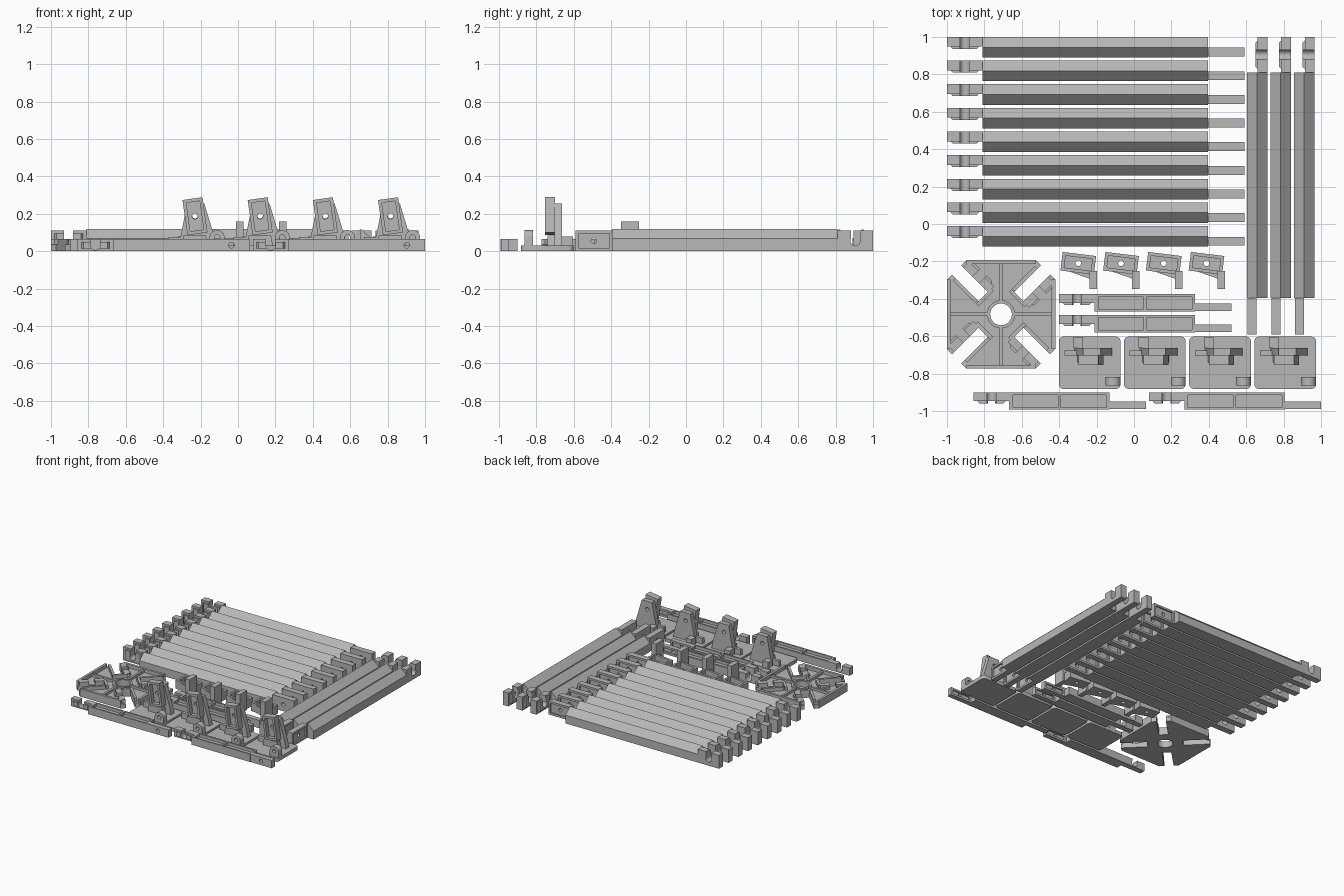
import bpy, bmesh, math
from mathutils import Matrix, Vector

if "Cube" in bpy.data.objects:
    bpy.data.objects.remove(bpy.data.objects["Cube"])

mat = bpy.data.materials.new("neutral_grey")
mat.diffuse_color = (0.48, 0.48, 0.48, 1)
mat.use_nodes = True
mat.node_tree.nodes["Principled BSDF"].inputs["Base Color"].default_value = mat.diffuse_color
I = Matrix.Identity(4)
T = lambda x, y, z=0: Matrix.Translation((x, y, z))
R = lambda deg, axis: Matrix.Rotation(math.radians(deg), 4, axis)


def prism(pts, a, b, axis='Z'):
    """Extrude a closed outline from a to b; outline is xy (Z), xz (Y) or yz (X)."""
    def co(p, t):
        return {'Z': (p[0], p[1], t), 'Y': (p[0], t, p[1]), 'X': (t, p[0], p[1])}[axis]
    bm = bmesh.new()
    lo = [bm.verts.new(co(p, a)) for p in pts]
    hi = [bm.verts.new(co(p, b)) for p in pts]
    bm.faces.new(lo)
    bm.faces.new(hi)
    n = len(pts)
    for i in range(n):
        bm.faces.new((lo[i], lo[(i + 1) % n], hi[(i + 1) % n], hi[i]))
    bmesh.ops.recalc_face_normals(bm, faces=bm.faces)
    me = bpy.data.meshes.new("part")
    bm.to_mesh(me)
    bm.free()
    me.materials.append(mat)
    return me


def box(x0, x1, y0, y1, z0, z1):
    return prism([(x0, y0), (x1, y0), (x1, y1), (x0, y1)], z0, z1)


def disc(cx, cy, r, a, b, axis='Z', n=24):
    ring = [(cx + r * math.cos(2 * math.pi * i / n), cy + r * math.sin(2 * math.pi * i / n))
            for i in range(n)]
    return prism(ring, a, b, axis)


def place(name, me, m=I):
    ob = bpy.data.objects.new(name, me)
    ob.matrix_world = m
    bpy.context.collection.objects.link(ob)
    return ob


def cut(me, *cutters):
    """Subtract cutter meshes and return the resulting mesh."""
    for c in cutters:
        ob, tool = place("work", me), place("cutter", c)
        mod = ob.modifiers.new("cut", 'BOOLEAN')
        mod.operation, mod.solver, mod.object = 'DIFFERENCE', 'EXACT', tool
        bpy.context.view_layer.update()
        me = bpy.data.meshes.new_from_object(
            ob.evaluated_get(bpy.context.evaluated_depsgraph_get()))
        bpy.data.objects.remove(ob)
        bpy.data.objects.remove(tool)
    return me


def turned(me, m):
    me = me.copy()
    me.transform(m)
    return me


def hook_parts(h, y0, y1, length=0.19):
    """Upright end plate with a U slot, plus a raised boss on its -y side."""
    mid, zc = 0.5 * length, 0.5 * h
    def slot():
        return (disc(mid, zc, 0.026, y0 - 0.1, y1 + 0.1, 'Y'),
                box(mid - 0.024, mid + 0.024, y0 - 0.1, y1 + 0.1, zc, h + 0.1))
    plate = cut(box(0, length, y0, y1, 0, h), *slot())
    boss = cut(prism([(0.02, y0), (0.03, y0 - 0.012), (0.16, y0 - 0.012), (0.17, y0)],
                     0.015, h - 0.015), *slot())
    return plate, boss


def bar_parts(span, w, h_end, y_hook, y_tongue, body):
    """Body, hook end and pocketed tongue end, starting at x = 0 with top edge y = 0."""
    plate, boss = hook_parts(h_end, -y_hook, 0)
    x0, x1 = 0.19 + span, 0.385 + span
    tongue = box(x0, x1, -w + 0.005, -y_tongue, 0, h_end)
    xm = (x0 + x1) / 2
    tongue = cut(tongue,
                 box(x0 + 0.015, x1 - 0.015, -y_tongue - 0.013, 0.1, 0.016, h_end - 0.016),
                 disc(xm, h_end / 2, 0.015, -1, 1, 'Y'))
    return {"body": body, "hook": plate, "hook_boss": boss, "tongue": tongue}


def place_all(prefix, parts, m):
    for key, me in parts.items():
        place(prefix + "_" + key, me, m)


# Long ridged slats: nine across, three lengthwise
W = 0.11
ridge = prism([(-W, 0), (0, 0), (0, 0.068), (-W / 2, 0.119), (-W, 0.068)], 0.19, 1.395, 'X')
slat = bar_parts(1.205, W, 0.11, 0.052, 0.057, ridge)
for i in range(9):
    place_all("slat", slat, T(-1, 1 - 0.1264 * i))
for i in range(3):
    place_all("side_slat", slat, T(0.713 + 0.126 * i, 1) @ R(-90, 'Z'))

# Short bars with two shallow panels on top
short_body = cut(box(0.19, 0.725, -0.092, 0, 0, 0.064),
                 box(0.21, 0.45, -0.08, -0.014, 0.04, 0.1),
                 box(0.466, 0.71, -0.08, -0.014, 0.04, 0.1))
short = bar_parts(0.535, 0.095, 0.064, 0.047, 0.05, short_body)
for x, y in ((-0.857, -0.9), (0.08, -0.9), (-0.4, -0.375), (-0.4, -0.487)):
    place_all("short_bar", short, T(x, y))

# Octagonal hub: thin floor with four diagonal slots and a round centre hole
HUB = T(-0.711, -0.483)
S, C, H = 0.29, 0.185, 0.064
octagon = [(C, -S), (S, -C), (S, C), (C, S), (-C, S), (-S, C), (-S, -C), (-C, -S)]
slots = [turned(box(0.135, 0.5, -0.035, 0.035, -0.1, 0.3), R(45 + 90 * k, 'Z')) for k in range(4)]
floor = cut(prism(octagon, 0, 0.035), *slots, disc(0, 0, 0.058, -0.1, 0.2, n=32))
place("hub_floor", floor, HUB)
ring = cut(disc(0, 0, 0.075, 0.03, 0.05, n=32), disc(0, 0, 0.058, 0, 0.2, n=32))
place("hub_ring", ring, HUB)
hub_wall = box(-C, C, S - 0.02, S, 0, H)
hub_rib = box(-0.009, 0.009, 0.07, S - 0.01, 0.03, 0.055)
plate, boss = hook_parts(H, -0.045, 0)
jaw = box(0.14, 0.31, 0.035, 0.055, 0, H)
slot_end = box(0.115, 0.135, -0.06, 0.055, 0.03, H)
for k in range(4):
    m = HUB @ R(90 * k, 'Z')
    place("hub_wall", hub_wall, m)
    place("hub_rib", hub_rib, m)
    d = m @ R(45, 'Z')
    place("hub_jaw", jaw, d)
    place("hub_slot_end", slot_end, d)
    place("hub_hook", plate, d @ T(0.13, -0.035))
    place("hub_hook_boss", boss, d @ T(0.13, -0.035))


def tray(a, b, depth):
    """Open frame a by b with a drilled floor."""
    return cut(box(-a / 2, a / 2, -b / 2, b / 2, 0, depth),
               box(-a / 2 + 0.018, a / 2 - 0.018, -b / 2 + 0.018, b / 2 - 0.018, 0.02, 1),
               disc(0, 0, 0.015, -1, 1))


# Loose trays with a tall leg
loose_tray = tray(0.18, 0.1, 0.07)
gusset = prism([(-0.06, -0.04), (0.09, -0.05), (0.1, -0.075), (0.06, -0.082)], 0, 0.06)
leg = box(0.06, 0.1, -0.137, -0.04, 0, 0.16)
for i in range(4):
    m = T(-0.298 + 0.2285 * i, -0.21)
    place("tray_frame", loose_tray, m @ R(-7, 'Z'))
    place("tray_gusset", gusset, m)
    place("tray_leg", leg, m)

# Rounded base plates carrying tilted uprights and a hinge
corners = []
for cx, cy, a0 in ((0.305, -0.025, 0), (0.025, -0.025, 90), (0.025, -0.255, 180), (0.305, -0.255, 270)):
    for s in range(5):
        a = math.radians(a0 + 22.5 * s)
        corners.append((cx + 0.025 * math.cos(a), cy + 0.025 * math.sin(a)))
base = prism(corners, 0, 0.03)
upright = cut(prism([(0.085, 0.03), (0.285, 0.03), (0.275, 0.08), (0.222, 0.255), (0.13, 0.255)],
                    -0.1, -0.06, 'Y'), disc(0.172, 0.19, 0.015, -1, 1, 'Y'))
head = tray(0.108, 0.19, 0.055)
foot = prism([(0.1, 0.03), (0.24, 0.03), (0.23, 0.085), (0.11, 0.085)], -0.138, -0.095, 'Y')
back_block = box(0.078, 0.13, -0.06, -0.003, 0.03, 0.08)
pad = box(0.03, 0.2, -0.1, -0.075, 0.03, 0.075)
hinge = cut(prism([(0.25, 0.03), (0.33, 0.03)] +
                  [(0.29 + 0.04 * math.cos(math.pi * t / 12), 0.073 + 0.04 * math.sin(math.pi * t / 12))
                   for t in range(13)], -0.262, -0.215, 'Y'),
            disc(0.29, 0.073, 0.015, -1, 1, 'Y'))
for i in range(4):
    m = T(-0.402 + 0.3485 * i, -0.602)
    place("base_plate", base, m)
    place("upright_back", upright, m)
    place("upright_foot", foot, m)
    place("upright_block", back_block, m)
    place("base_pad", pad, m)
    place("base_hinge", hinge, m)
    place("upright_head", head, m @ T(0.172, -0.098, 0.187) @ R(-8, 'Y') @ R(90, 'X'))

# Smooth only the round holes and pivots
for me in {o.data for o in bpy.data.objects}:
    ob = next(o for o in bpy.data.objects if o.data == me)
    bpy.ops.object.select_all(action='DESELECT')
    ob.select_set(True)
    bpy.context.view_layer.objects.active = ob
    bpy.ops.object.shade_smooth_by_angle(angle=math.radians(25))
